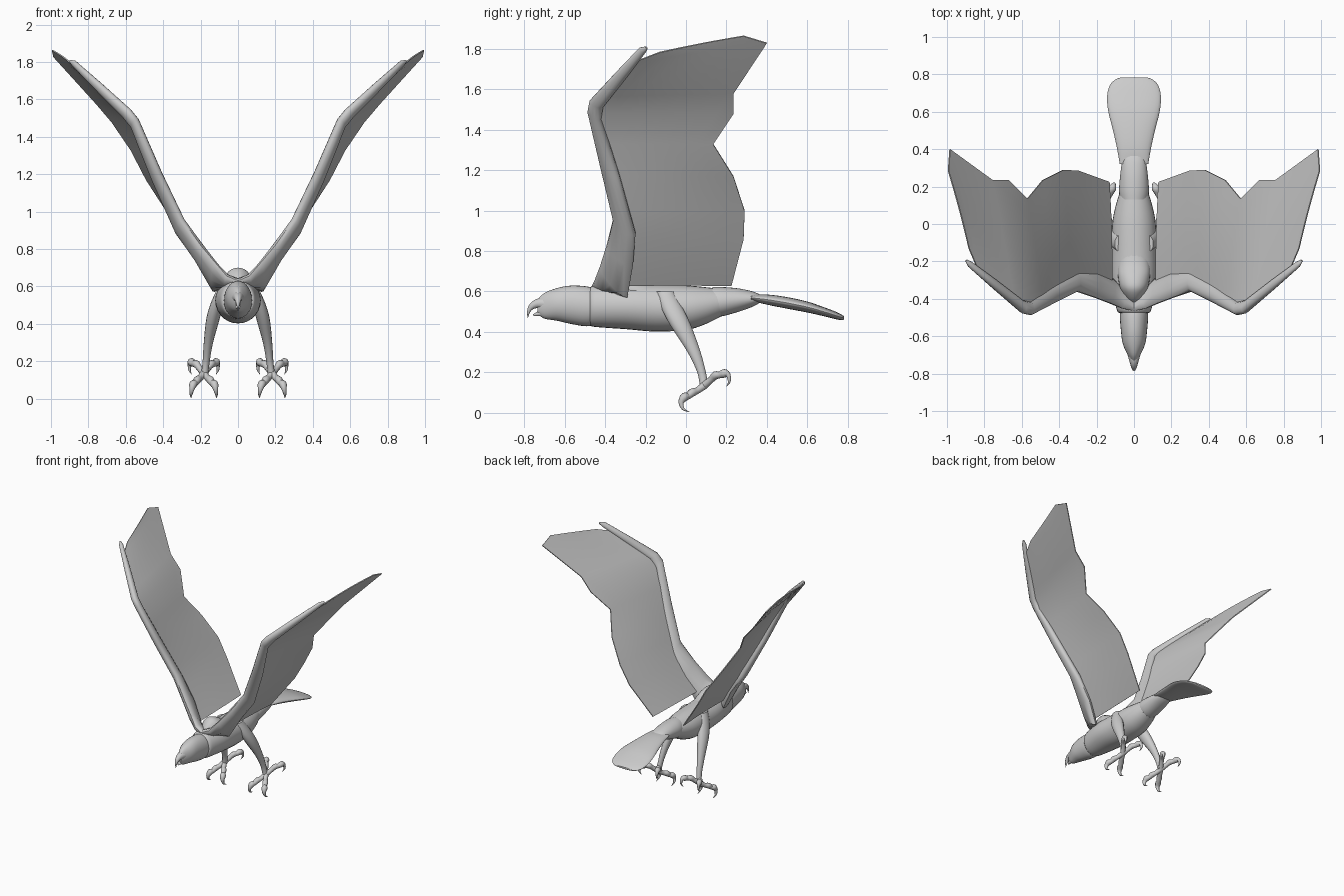
import bpy, bmesh, math
from mathutils import Vector as V


def finish(name, bm, mirror=False, angle=40):
    bmesh.ops.recalc_face_normals(bm, faces=bm.faces)
    me = bpy.data.meshes.new(name)
    bm.to_mesh(me)
    bm.free()
    ob = bpy.data.objects.new(name, me)
    bpy.context.collection.objects.link(ob)
    if mirror:
        m = ob.modifiers.new("Mirror", 'MIRROR')
        m.use_mirror_merge = False
    bpy.ops.object.select_all(action='DESELECT')
    bpy.context.view_layer.objects.active = ob
    ob.select_set(True)
    bpy.ops.object.shade_smooth_by_angle(angle=math.radians(angle))
    return ob


def loft(bm, sections, n=20):
    """Skin elliptical sections given as (centre, half axis u, half axis v)."""
    rings = []
    for c, u, v in sections:
        rings.append([bm.verts.new(c + u * math.cos(a) + v * math.sin(a))
                      for a in (2 * math.pi * i / n for i in range(n))])
    for a, b in zip(rings, rings[1:]):
        for i in range(n):
            j = (i + 1) % n
            bm.faces.new((a[i], a[j], b[j], b[i]))
    bm.faces.new(rings[0])
    bm.faces.new(rings[-1])


def smooth_rows(rows, steps=4):
    """Catmull-Rom interpolation of rows of numbers."""
    out = []
    for i in range(len(rows) - 1):
        p0, p1 = rows[max(i - 1, 0)], rows[i]
        p2, p3 = rows[i + 1], rows[min(i + 2, len(rows) - 1)]
        for s in range(steps):
            t = s / steps
            out.append([0.5 * (2 * b + (c - a) * t + (2 * a - 5 * b + 4 * c - d) * t * t
                               + (3 * b - a - 3 * c + d) * t ** 3)
                        for a, b, c, d in zip(p0, p1, p2, p3)])
    out.append(rows[-1])
    return out


def trunk(name, rows):
    """Part along y, rows are (y, bottom z, top z, half width)."""
    bm = bmesh.new()
    loft(bm, [(V((0, y, (b + t) / 2)), V((w, 0, 0)), V((0, 0, (t - b) / 2)))
              for y, b, t, w in smooth_rows(rows)], 28)
    return finish(name, bm)


def tube(bm, rows, n=10, steps=3):
    """Round tube, rows are (x, y, z, radius)."""
    rows = smooth_rows(rows, steps)
    pts = [V(r[:3]) for r in rows]
    secs = []
    for i, p in enumerate(pts):
        t = (pts[min(i + 1, len(pts) - 1)] - pts[max(i - 1, 0)]).normalized()
        side = V((1, 0, 0))
        u = (side - t * side.dot(t)).normalized()
        r = max(rows[i][3], 0.001)
        secs.append((p, u * r, t.cross(u) * r))
    loft(bm, secs, n)


# Head, body, rump and fanned tail
trunk("head", [(-.735, .49, .56, .014), (-.70, .466, .592, .034), (-.64, .456, .616, .06),
               (-.57, .44, .629, .07), (-.49, .428, .625, .076), (-.44, .44, .61, .075)])
trunk("body", [(-.475, .435, .615, .078), (-.45, .425, .63, .095), (-.30, .414, .64, .12),
               (-.15, .402, .636, .12), (0, .41, .63, .116), (.09, .436, .622, .10),
               (.17, .475, .612, .076)])
trunk("back_hump", [(-.43, .56, .62, .02), (-.39, .53, .67, .05), (-.34, .53, .70, .075),
                    (-.28, .53, .685, .085), (-.22, .53, .65, .085), (-.14, .53, .63, .07)])
trunk("rump", [(.13, .475, .622, .074), (.18, .478, .622, .08), (.26, .50, .615, .074),
               (.33, .525, .60, .064), (.365, .545, .585, .05)])
trunk("tail", [(.32, .555, .583, .076), (.40, .535, .585, .09), (.50, .515, .572, .112),
               (.60, .496, .55, .137), (.68, .478, .523, .144), (.74, .463, .50, .13),
               (.772, .458, .484, .10), (.782, .464, .476, .075)])

# Hooked beak
bm = bmesh.new()
tube(bm, [(0, -.70, .54, .034), (0, -.735, .54, .024), (0, -.763, .525, .016),
          (0, -.778, .50, .008), (0, -.782, .468, .001)])
tube(bm, [(0, -.69, .497, .022), (0, -.73, .49, .013), (0, -.755, .483, .004)])
finish("beak", bm)

# Wing arms: (leading point, trailing point, thickness)
arm = [((0, -.465, .63), (0, -.41, .61), .04),
       ((.06, -.452, .655), (.06, -.35, .60), .06),
       ((.12, -.425, .725), (.125, -.29, .57), .065),
       ((.20, -.395, .82), (.21, -.262, .73), .07),
       ((.30, -.36, .96), (.32, -.25, .88), .065),
       ((.42, -.42, 1.21), (.45, -.33, 1.17), .06),
       ((.545, -.485, 1.495), (.56, -.42, 1.45), .055),
       ((.585, -.475, 1.545), (.61, -.41, 1.51), .055),
       ((.74, -.345, 1.685), (.755, -.295, 1.655), .045),
       ((.875, -.23, 1.805), (.88, -.20, 1.78), .03),
       ((.90, -.20, 1.81), (.895, -.19, 1.80), .012)]
bm = bmesh.new()
mids = [(V(a) + V(b)) / 2 for a, b, _ in arm]
secs = []
for i, (a, b, th) in enumerate(arm):
    t = mids[min(i + 1, len(mids) - 1)] - mids[max(i - 1, 0)]
    u = (V(b) - V(a)) / 2
    secs.append((mids[i], u, u.cross(t).normalized() * th / 2))
loft(bm, secs, 12)
finish("wing_arms", bm, mirror=True, angle=50)

# Thin feather sheets: ribs from leading to trailing edge
ribs = [((.115, -.30, .63), (.13, .225, .63)),
        ((.265, -.31, .86), (.295, .285, .86)),
        ((.335, -.33, 1.0), (.375, .29, 1.0)),
        ((.415, -.38, 1.17), (.485, .235, 1.17)),
        ((.485, -.42, 1.33), (.568, .135, 1.33)),
        ((.565, -.45, 1.485), (.67, .235, 1.48)),
        ((.64, -.41, 1.565), (.755, .235, 1.58)),
        ((.825, -.26, 1.735), (.982, .40, 1.83)),
        ((.88, -.13, 1.785), (.99, .285, 1.865))]
bm = bmesh.new()
n = 8
grid = []
for a, b in ribs:
    row = []
    for k in range(n + 1):
        f = k / n
        camber = .006 * math.sin(math.pi * f)
        row.append(bm.verts.new(V(a).lerp(V(b), f) + V((-camber * .7, 0, camber * .5))))
    grid.append(row)
for r, s in zip(grid, grid[1:]):
    for k in range(n):
        bm.faces.new((r[k], r[k + 1], s[k + 1], s[k]))
bmesh.ops.recalc_face_normals(bm, faces=bm.faces)
bmesh.ops.solidify(bm, geom=bm.faces[:], thickness=.007)
finish("wing_feathers", bm, mirror=True)

# Legs: rows are (z, x, y, half width x, half width y)
bm = bmesh.new()
loft(bm, [(V((x, y, z)), V((rx, 0, 0)), V((0, ry, 0))) for z, x, y, rx, ry in smooth_rows([
    (.60, .075, -.105, .028, .045), (.52, .108, -.07, .034, .054), (.43, .133, -.025, .036, .052),
    (.30, .158, .04, .025, .033), (.20, .17, .077, .019, .022), (.13, .178, .09, .02, .022)])], 14)
finish("legs", bm, mirror=True)

# Feet: two rear and two front knuckled toes, each ending in a curved claw
rear = [(0, .09, .135, .02), (.025, .125, .165, .017), (.04, .145, .185, .021),
        (.055, .165, .187, .017), (.066, .19, .195, .022), (.074, .208, .188, .013),
        (.076, .214, .155, .007), (.066, .2, .13, .001)]
front = [(0, .09, .135, .02), (.02, .055, .11, .017), (.035, .03, .1, .021),
         (.045, .01, .083, .017), (.056, -.008, .078, .022), (.063, -.024, .052, .014),
         (.068, -.014, .02, .007), (.067, .018, .004, .001)]
bm = bmesh.new()
for toe in (rear, front):
    for s in (-1, 1):
        tube(bm, [(.183 + s * x, y, z, r) for x, y, z, r in toe])
finish("feet", bm, mirror=True)
